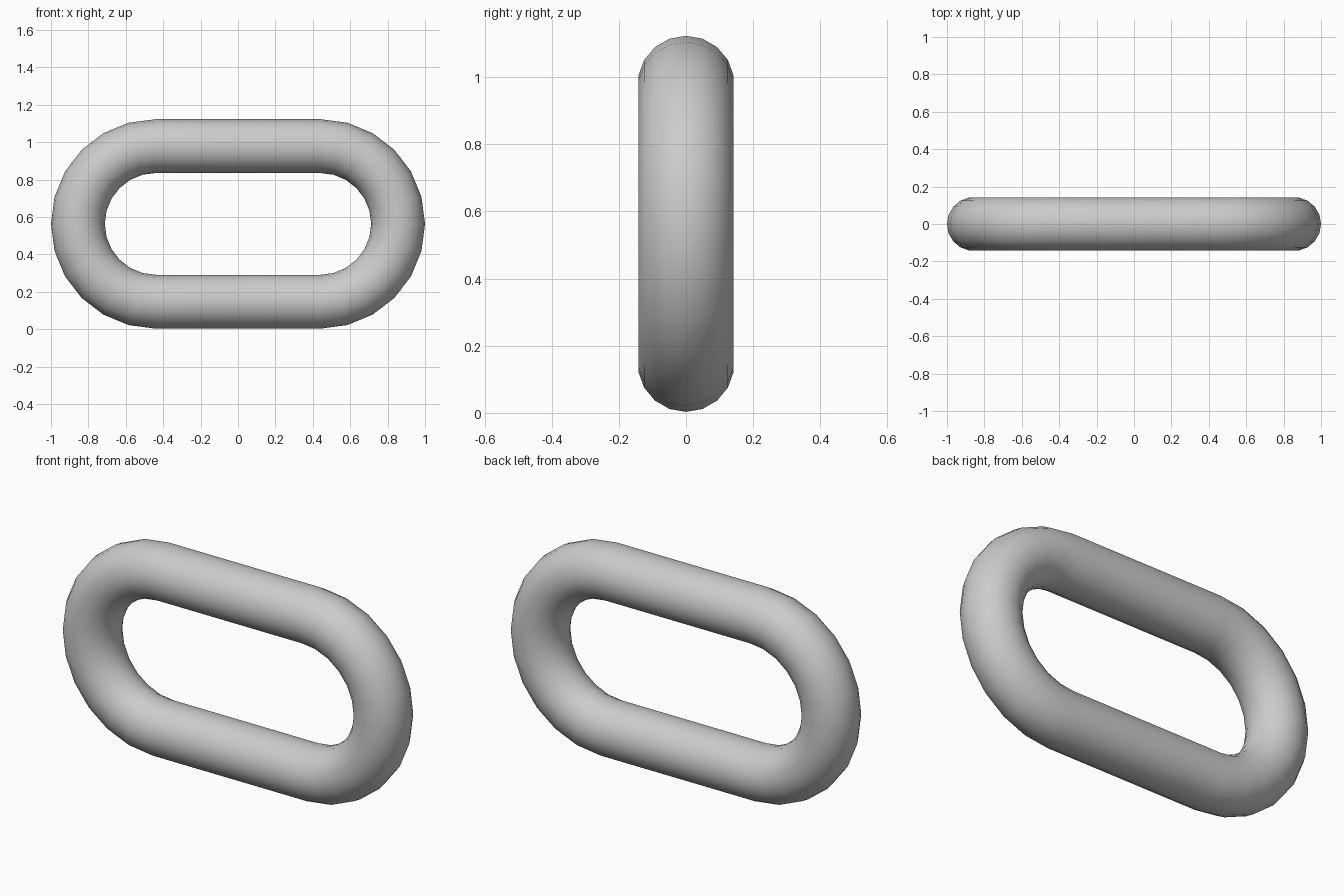
import bpy, bmesh
from math import sin, cos, pi

if "Cube" in bpy.data.objects:
    bpy.data.objects.remove(bpy.data.objects["Cube"])

HALF = 0.44      # half length of the straight bars
BEND = 0.416     # bend radius of the centre line
TUBE = 0.144     # tube radius
MID_Z = 0.563
ARC, SIDES = 12, 18

# stations around the stadium path: two half-circle ends joined by straight bars
stations = []
for cx, start in ((HALF, -pi / 2), (-HALF, pi / 2)):
    for i in range(ARC + 1):
        stations.append((cx, start + pi * i / ARC))

# sweep a round section along the closed path
bm = bmesh.new()
rings = []
for cx, a in stations:
    ring = []
    for j in range(SIDES):
        t = 2 * pi * j / SIDES
        d = BEND + TUBE * cos(t)
        ring.append(bm.verts.new((cx + d * cos(a), TUBE * sin(t), MID_Z + d * sin(a))))
    rings.append(ring)
for i, r in enumerate(rings):
    n = rings[(i + 1) % len(rings)]
    for j in range(SIDES):
        k = (j + 1) % SIDES
        bm.faces.new((r[j], n[j], n[k], r[k]))
bmesh.ops.recalc_face_normals(bm, faces=bm.faces)
for f in bm.faces:
    f.smooth = True

mesh = bpy.data.meshes.new("chain_link")
bm.to_mesh(mesh)
bm.free()
bpy.context.collection.objects.link(bpy.data.objects.new("chain_link", mesh))
